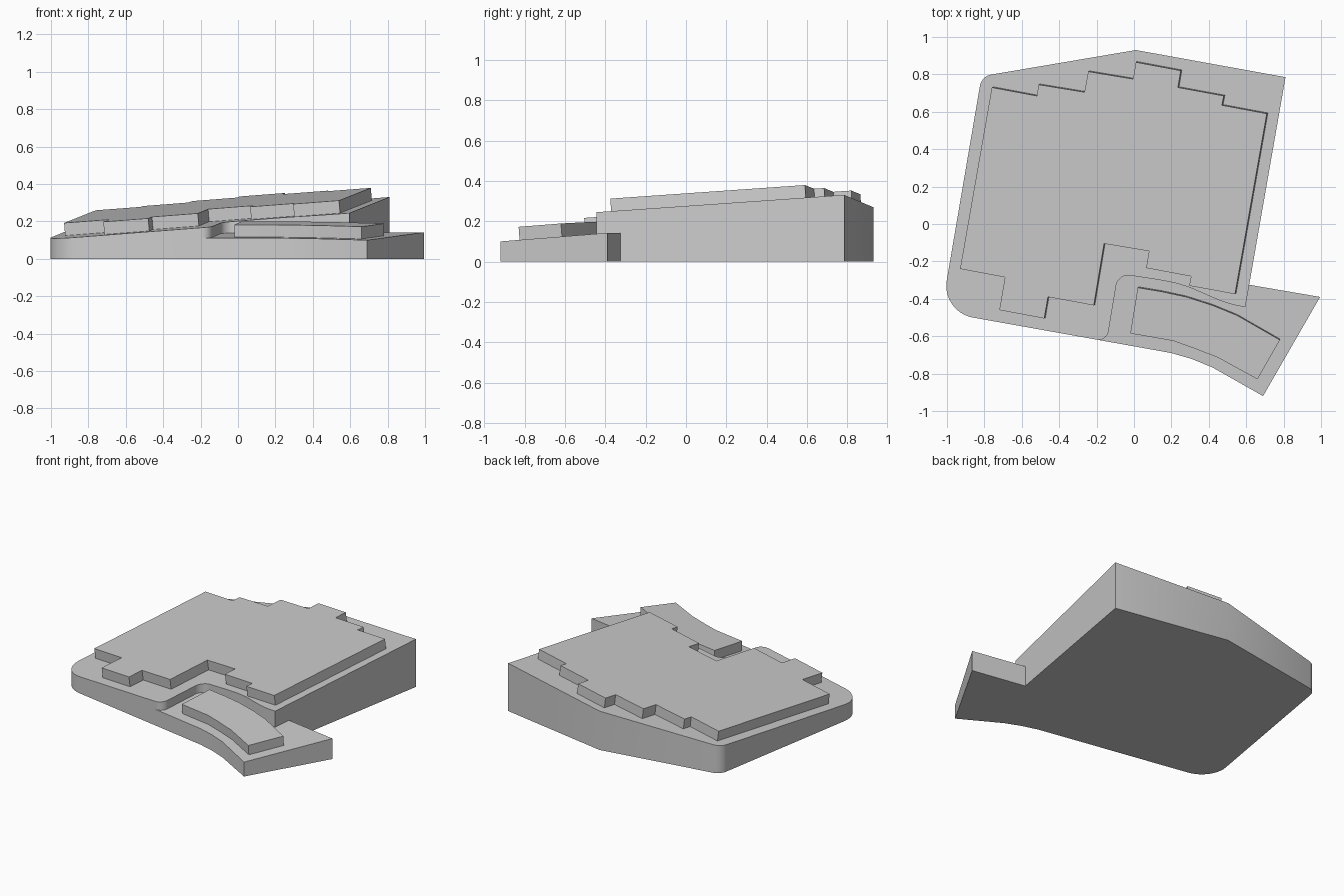
import bpy, bmesh, math
from mathutils import Vector

cube = bpy.data.objects.get("Cube")
if cube:
    bpy.data.objects.remove(cube, do_unlink=True)

grey = bpy.data.materials.new("plain grey")
grey.use_nodes = True
COLOUR = (0.6, 0.6, 0.6, 1)
grey.diffuse_color = COLOUR
grey.node_tree.nodes["Principled BSDF"].inputs["Base Color"].default_value = COLOUR

# Sloped surfaces as (height at centre, slope in x, slope in y)
MAIN = (0.217, 0.0868, 0.0545)
THUMB = (0.158, 0.0118, 0.0723)


def height(plane, x, y):
    return plane[0] + plane[1] * x + plane[2] * y


def fillet(before, corner, after, reach, steps=10):
    """Circular-looking arc that rounds one corner."""
    c = Vector(corner)
    a = c + (Vector(before) - c).normalized() * reach
    b = c + (Vector(after) - c).normalized() * reach
    arc = []
    for i in range(steps + 1):
        t = i / steps
        wa, wc, wb = (1 - t) ** 2, 1.4 * t * (1 - t), t * t
        arc.append(tuple((a * wa + c * wc + b * wb) / (wa + wc + wb)))
    return arc


def prism(name, lower, upper):
    """Solid between two matching rings of points."""
    bm = bmesh.new()
    low = [bm.verts.new(p) for p in lower]
    top = [bm.verts.new(p) for p in upper]
    bm.faces.new(low)
    bm.faces.new(top)
    n = len(low)
    for i in range(n):
        j = (i + 1) % n
        bm.faces.new((low[i], low[j], top[j], top[i]))
    bmesh.ops.recalc_face_normals(bm, faces=bm.faces)
    mesh = bpy.data.meshes.new(name)
    bm.to_mesh(mesh)
    bm.free()
    mesh.materials.append(grey)
    ob = bpy.data.objects.new(name, mesh)
    bpy.context.collection.objects.link(ob)
    bpy.ops.object.select_all(action='DESELECT')
    ob.select_set(True)
    bpy.context.view_layer.objects.active = ob
    bpy.ops.object.shade_smooth_by_angle(angle=math.radians(25))


def wedge(name, outline, plane):
    """Upright walls from the ground to a sloped top."""
    prism(name, [(x, y, 0) for x, y in outline],
          [(x, y, height(plane, x, y)) for x, y in outline])


def plate(name, outline, plane, thick):
    """Raised slab, extruded square to the sloped surface."""
    shift = Vector((-plane[1], -plane[2], 1)).normalized() * thick
    low = []
    for x, y in outline:
        x, y = x - shift.x, y - shift.y
        low.append(Vector((x, y, height(plane, x, y))))
    prism(name, low, [p + shift for p in low])


# Wall between the high body and the low thumb rest
seam = [(0.595, -0.445), (0.53, -0.432), (0.46, -0.41), (0.38, -0.375),
        (0.3, -0.34), (0.22, -0.315), (0.13, -0.298)]
inner, foot, left_front = (-0.085, -0.265), (-0.145, -0.628), (-1.03, -0.47)
seam += fillet(seam[-1], inner, foot, 0.065)
seam += fillet(inner, foot, left_front, 0.055)

# High main body
left_back, peak = (-0.815, 0.79), (0.01, 0.93)
body = seam + fillet(foot, left_front, left_back, 0.17)
body += fillet(left_front, left_back, peak, 0.05)
body += [peak, (0.81, 0.785), (0.616, -0.325)]
wedge("main_body", body, MAIN)

# Low thumb rest
rest = [(0.2, -0.69), (0.31, -0.722), (0.42, -0.767), (0.69, -0.92),
        (0.995, -0.39), (0.616, -0.325)]
wedge("thumb_rest", rest + seam, THUMB)

# Stepped key block
keys = [(-0.76, 0.73), (-0.52, 0.685), (-0.51, 0.745), (-0.265, 0.705),
        (-0.245, 0.815), (-0.005, 0.775), (0.01, 0.865), (0.25, 0.82),
        (0.235, 0.73), (0.48, 0.685), (0.47, 0.635), (0.71, 0.59),
        (0.54, -0.375), (0.295, -0.33), (0.305, -0.28), (0.065, -0.235),
        (0.08, -0.145), (-0.16, -0.105), (-0.215, -0.435), (-0.46, -0.39),
        (-0.48, -0.505), (-0.72, -0.46), (-0.69, -0.285), (-0.93, -0.24)]
plate("key_block", keys, MAIN, 0.068)

# Curved thumb key block
thumb_keys = [(0.02, -0.34), (0.15, -0.362), (0.28, -0.39), (0.42, -0.435),
              (0.55, -0.488), (0.78, -0.62), (0.66, -0.83), (0.45, -0.715),
              (0.33, -0.668), (0.21, -0.625), (-0.02, -0.585)]
plate("thumb_key_block", thumb_keys, THUMB, 0.066)
